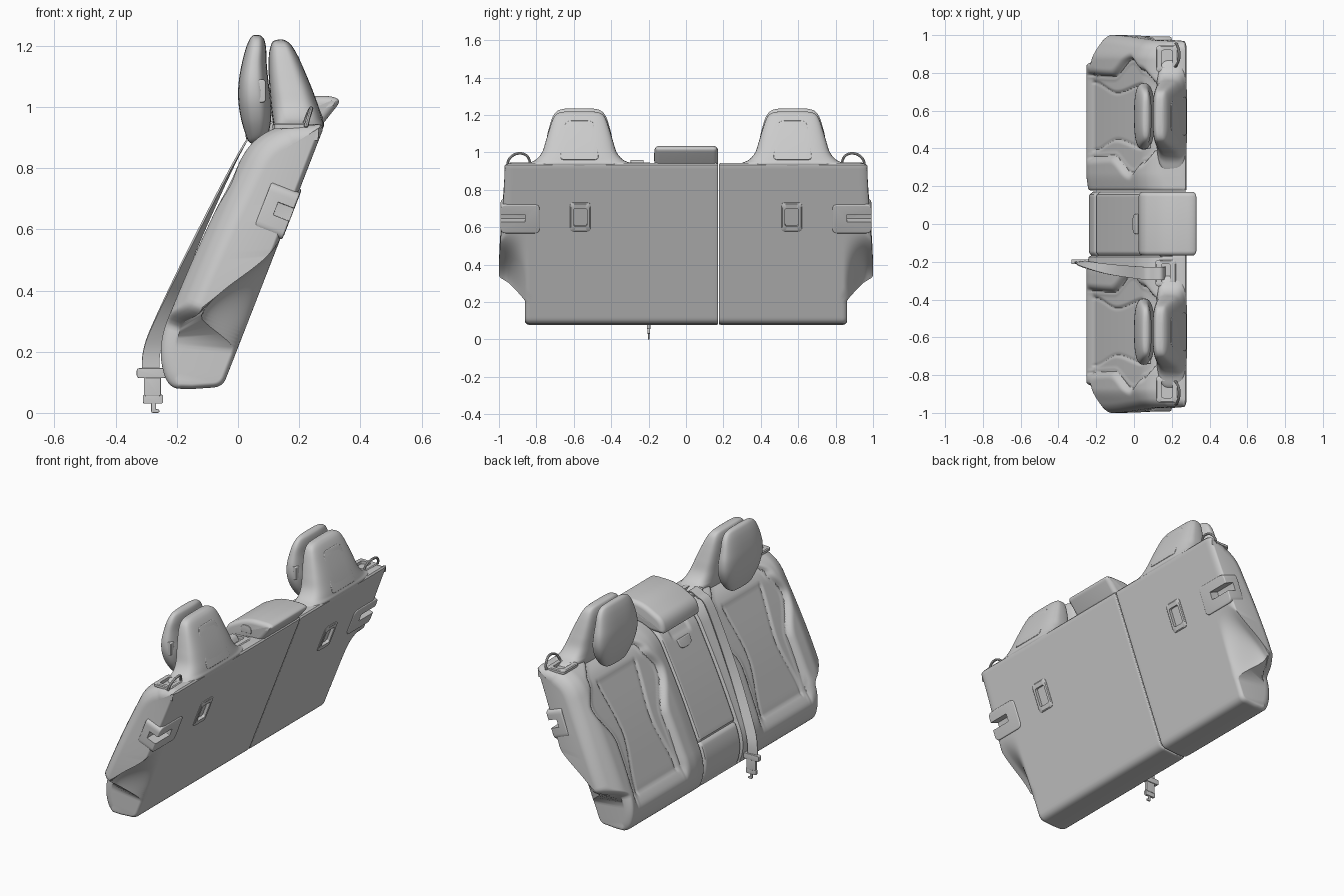
import bpy, bmesh, math
from mathutils import Vector, Matrix

if "Cube" in bpy.data.objects:
    bpy.data.objects.remove(bpy.data.objects["Cube"])

X, Y, Z = Vector((1, 0, 0)), Vector((0, 1, 0)), Vector((0, 0, 1))
BASE = Vector((-0.05, 0, 0.085))                 # lower rear edge of the backrest
UP = Vector((0.335, 0, 0.86)).normalized()       # along the reclined back
FWD = Vector((-UP.z, 0, UP.x))                   # towards the sitter


def smooth(a, b, v):
    t = min(1, max(0, (v - a) / (b - a)))
    return t * t * (3 - 2 * t)


def table(rows, v):
    for (a, p), (b, q) in zip(rows, rows[1:]):
        if v <= b:
            return p + (q - p) * smooth(a, b, v)
    return rows[-1][1]


def frame(o, u, v):
    u, v = u.normalized(), v.normalized()
    return Matrix.Translation(Vector(o)) @ Matrix((u, v, u.cross(v))).transposed().to_4x4()


def rear(y, z):
    return frame(BASE + UP * ((z - 0.085) / UP.z) + Y * y, Y, UP)


def fillet(pts, closed=True, seg=6):
    out, n = [], len(pts)
    for i, (a, b, r) in enumerate(pts):
        p = Vector((a, b))
        if not closed and i in (0, n - 1):
            out.append(p)
            continue
        e, f = Vector(pts[i - 1][:2]) - p, Vector(pts[(i + 1) % n][:2]) - p
        e, f = p + e.normalized() * min(r, e.length * .49), p + f.normalized() * min(r, f.length * .49)
        for k in range(seg + 1):
            t = k / seg
            out.append(e * (1 - t) ** 2 + p * 2 * t * (1 - t) + f * t * t)
    return out


def resample(pts, n):
    acc = [0]
    for p, q in zip(pts, pts[1:]):
        acc.append(acc[-1] + (q - p).length)
    out, j = [], 0
    for k in range(n):
        t = acc[-1] * k / (n - 1)
        while j < len(pts) - 2 and acc[j + 1] < t:
            j += 1
        out.append(pts[j].lerp(pts[j + 1], (t - acc[j]) / max(1e-9, acc[j + 1] - acc[j])))
    return out


def catmull(rows, k=6):
    out = []
    for i in range(len(rows) - 1):
        a, b, c, d = rows[max(0, i - 1)], rows[i], rows[i + 1], rows[min(len(rows) - 1, i + 2)]
        for t in (j / k for j in range(k)):
            out.append([q + .5 * t * (r - p + t * (2 * p - 5 * q + 4 * r - s + t * (3 * (q - r) + s - p)))
                        for p, q, r, s in zip(a, b, c, d)])
    return out + [list(rows[-1])]


def activate(ob):
    bpy.ops.object.select_all(action='DESELECT')
    ob.select_set(True)
    bpy.context.view_layer.objects.active = ob


def shade(ob, angle=35):
    activate(ob)
    bpy.ops.object.shade_smooth_by_angle(angle=math.radians(angle))


def mesh(name, rings, caps=None):
    n, m = len(rings[0]), len(rings)
    faces = [(i * n + j, i * n + (j + 1) % n, (i + 1) * n + (j + 1) % n, (i + 1) * n + j)
             for i in range(m - 1) for j in range(n)]
    for o in (0, (m - 1) * n):
        faces += [[o + j for j in f] for f in (caps or [range(n)])]
    me = bpy.data.meshes.new(name)
    me.from_pydata([tuple(v) for r in rings for v in r], [], faces)
    bm = bmesh.new()
    bm.from_mesh(me)
    bmesh.ops.recalc_face_normals(bm, faces=bm.faces)
    bm.to_mesh(me)
    bm.free()
    ob = bpy.data.objects.new(name, me)
    bpy.context.collection.objects.link(ob)
    shade(ob)
    return ob


def slab(name, pts, M, depth, r):
    """Rounded outline extruded backwards from M, with softened rims."""
    o = fillet(pts)
    n = len(o)
    area = sum(o[i - 1].x * o[i].y - o[i].x * o[i - 1].y for i in range(n))
    nor = []
    for i in range(n):
        t = (o[(i + 1) % n] - o[i - 1]).normalized() * (1 if area > 0 else -1)
        nor.append(Vector((t.y, -t.x)))
    steps = [(r * (1 - math.sin(k * math.pi / 10)), r * (1 - math.cos(k * math.pi / 10))) for k in range(6)]
    loops = [(a, -b) for a, b in steps] + [(a, b - depth) for a, b in reversed(steps)]
    return mesh(name, [[M @ (p - q * a).to_3d() + M.to_3x3() @ Z * w for p, q in zip(o, nor)] for a, w in loops])


def rect(w, h, r):
    return [(-w / 2, -h / 2, r), (w / 2, -h / 2, r), (w / 2, h / 2, r), (-w / 2, h / 2, r)]


cutters = []


def cut(M, w, h, depth):
    cutters.append(slab("cutter", rect(w, h, .004), M @ Matrix.Translation((0, 0, .03)), depth + .03, .0005))


def bezel(name, M, w, h, iw, ih, depth):
    a, b, c = fillet(rect(w, h, .02)), fillet(rect(w - .01, h - .01, .018)), fillet(rect(iw, ih, .012))
    mesh(name, [[M @ Vector((p.x, p.y, z)) for p in o]
                for o, z in ((a, -.01), (a, .003), (b, .007), (c, .007), (c, -depth))])
    cut(M, iw + .008, ih + .008, depth + .01)


def loft(name, rows, cy, power):
    rings = []
    for z, x0, x1, hw in catmull(rows):
        ring = []
        for k in range(48):
            c, s = math.cos(k * math.pi / 24), math.sin(k * math.pi / 24)
            ring.append(((x0 + x1) / 2 + (x1 - x0) / 2 * math.copysign(abs(c) ** (2 / power), c),
                         cy + hw * math.copysign(abs(s) ** (2 / power), s), z))
        rings.append(ring)
    return mesh(name, rings)


def relief(y, s):
    """Upholstery relief of the front: bolsters, inserts, centre panel and seams."""
    ay = abs(y)
    if ay < .172:
        d = -.016 - .012 * math.exp(-((ay - .166) / .008) ** 2) - .012 * math.exp(-((s - .17) / .008) ** 2)
        return d - .008 * (1 - smooth(.03, .06, abs(s - .77))) * (1 - smooth(.07, .09, ay))
    a = abs(ay - .57)
    h1 = table([(0, .22), (.4, .21), (.63, .3), (.76, .24), (.88, .14)], s)
    h2 = table([(0, .17), (.12, .18), (.42, .125), (.75, .17)], s)
    fade = smooth(.02, .12, s)
    d = -.03 * (1 - smooth(h1 - .03, h1 + .04, a)) * fade
    d -= .010 * math.exp(-((a - h1) / .009) ** 2) * fade
    inside = smooth(.09, .11, s) * (1 - smooth(.72, .74, s))
    d -= inside * (.006 * math.exp(-((a - h2) / .008) ** 2) + .005 * (1 - smooth(h2 - .01, h2 + .01, a)))
    return d - (.04 if ay > .57 else .015) * smooth(.3, .43, a)


def body(name, y0, y1):
    n = 92
    F = resample(fillet([(-.15, .078, 0), (-.235, .08, .09), (-.262, .23, .09), (-.12, .57, .3),
                         (.035, .88, .06), (.12, .936, .05), (.2, .942, 0)], False, 12), n)
    R = resample(fillet([(-.15, .078, 0), (-.05, .085, .03), (.285, .945, .025), (.2, .942, 0)], False, 12), n)
    P = F + R[-2:0:-1]
    N = len(P)
    pro = []
    for i, p in enumerate(P):
        t = (P[(i + 1) % N] - P[i - 1]).normalized()
        m, q = Vector((-t.y, 0, t.x)), Vector((p.x, 0, p.y)) - BASE
        pro.append((q.dot(UP), q.dot(FWD), m.dot(UP), m.dot(FWD)))
    k = round((y1 - y0) / .0075)
    ys = [y0 + (y1 - y0) * i / k for i in range(k + 1)]
    ys = sorted(ys + [e for o in (.0006, .002, .0045) for e in (y0 + o, y1 - o)])
    rings = []
    for yn in ys:
        off = 0
        for end, e in ((y0, yn - y0), (y1, y1 - yn)):
            r = .05 if abs(end) > .9 else .014
            if e < r:
                off += r * (1 - math.sqrt(max(0, 1 - (1 - e / r) ** 2)))
        ring = []
        for s, d, ms, md in pro:
            o = off * (.35 + .65 * smooth(-.2, .5, md))
            wide = .86 + .14 * smooth(.12, .22, s) - .03 * smooth(.25, .9, s)
            y = abs(yn)
            if y > .7:
                y = .7 + (y - .7) * (wide - .7) / .3
            y = math.copysign(y, yn)
            d2 = d - o * md + relief(y, s) * smooth(.2, .7, md)
            # wheel-arch hollow behind the outer wings
            d2 = max(d2, .15 * (1 - smooth(.18, .53, s)) * smooth(.84, .97, abs(y)))
            ring.append(BASE + UP * (s - o * ms) + FWD * d2 + Y * y)
        rings.append(ring)
    caps = [(0, 1, N - 1), (n - 2, n - 1, n)] + [(i, i + 1, N - i - 1, N - i) for i in range(1, n - 2)]
    return mesh(name, rings, caps)


targets = []
for sg in (-1, 1):
    cy = sg * .57
    # headrest shell, its rear panel, the cushion and its button
    loft("headrest_shell", [(.90, .13, .25, .32), (.935, .118, .28, .29), (.96, .113, .276, .235),
                            (1.0, .108, .264, .2), (1.06, .103, .242, .18), (1.12, .1, .217, .162),
                            (1.17, .101, .194, .145), (1.2, .107, .176, .128), (1.215, .115, .16, .1),
                            (1.22, .13, .148, .05)], cy, 3.6)
    slab("headrest_rear_panel", [(-.105, 0, .025), (.105, 0, .025), (.075, .225, .03), (-.075, .225, .03)],
         frame((.279, cy, .962), Y, Vector((-.08, 0, .2))), .03, .004)
    loft("headrest_cushion", [(.878, .05, .06, .05), (.886, .036, .078, .085), (.91, .025, .098, .115),
                              (.96, .01, .108, .15), (1.02, .001, .108, .172), (1.08, .002, .1, .174),
                              (1.14, .012, .094, .16), (1.19, .025, .092, .143), (1.22, .037, .086, .12),
                              (1.232, .046, .076, .09), (1.236, .055, .066, .05)], cy, 2.8)
    slab("headrest_button", [(-.018, -.035, .018), (.015, -.035, .01), (.015, .04, .01), (-.018, .04, .018)],
         frame((.075, cy - .17, 1.05), X, Z), .03, .004)
    # tether frame, side latch and belt guide
    bezel("tether_frame", rear(sg * .565, .655), .11, .165, .07, .105, .03)
    targets.append(slab("latch_housing", rect(.21, .165, .03),
                        rear(sg * .887, .645) @ Matrix.Translation((0, 0, .006)), .1, .006))
    cut(rear(sg * .955, .65), .19, .045, .05)
    bezel("belt_guide", frame((.175, sg * .875, .94), X, Y), .115, .14, .06, .09, .03)
    arch = catmull([(.215, .83, .935), (.228, .845, .975), (.238, .875, .994), (.238, .915, .99),
                    (.23, .945, .965), (.222, .955, .935)])
    rings = []
    for i, p in enumerate(arch):
        t = (Vector(arch[min(i + 1, len(arch) - 1)]) - Vector(arch[max(i - 1, 0)])).normalized()
        side = X.cross(t)
        rings.append([Matrix.Diagonal((1, sg, 1)) @ (Vector(p) + .007 * (X * math.cos(a) + side * math.sin(a)))
                      for a in (j * math.pi / 4 for j in range(8))])
    mesh("belt_guide_loop", rings)

# centre headrest, its button and the armrest pull
slab("centre_headrest", [(.02, .885, .03), (.035, .965, .04), (.17, 1.035, .06), (.31, 1.036, .03),
                         (.337, 1.02, .025), (.262, .925, .03), (.2, .89, .03)],
     frame((0, -.168, 0), X, Z), .338, .025)
slab("centre_button", [(-.035, -.02, .01), (.035, -.02, .01), (.03, .022, .025), (-.03, .022, .025)],
     frame((.17, -.172, .975), X, Z), .02, .003)
slab("armrest_pull", [(-.05, -.03, .035), (.05, -.03, .035), (.055, .025, .01), (-.055, .025, .01)],
     frame((.004, 0, .797), -Y, Vector((.447, 0, .894))), .03, .005)
bezel("centre_belt_guide", frame((.168, -.26, .94), X, Y), .11, .14, .045, .1, .02)

# twisting centre belt
path = catmull([(.165, -.26, .925, 0, .034), (.14, -.262, .957, 0, .034), (.09, -.262, .938, 0, .034),
                (.025, -.258, .885, 0, .033), (-.128, -.24, .58, .01, .026), (-.25, -.215, .3, .024, .012),
                (-.282, -.202, .2, .028, .005), (-.285, -.2, .13, .028, .003)])
rings = []
for i, p in enumerate(path):
    c, w = Vector(p[:3]), Vector((p[3], p[4], 0))
    t = Vector(path[min(i + 1, len(path) - 1)][:3]) - Vector(path[max(i - 1, 0)][:3])
    k = w.cross(t).normalized() * .003
    rings.append([c + w + k, c - w + k, c - w - k, c + w - k])
mesh("centre_belt", rings)

# belt tongue and connector
for name, x, z, w, h, dp in (("belt_tongue_bar", -.283, .13, .096, .032, .026),
                             ("belt_connector", -.28, .09, .056, .07, .018),
                             ("belt_connector_foot", -.278, .045, .066, .03, .014),
                             ("belt_hook_stem", -.276, .02, .016, .04, .008),
                             ("belt_hook_tip", -.27, .006, .026, .012, .008)):
    slab(name, rect(w, h, .008), frame((x, -.2 - dp / 2, z), X, Z), dp, .002)

# split backrest, with recesses cut for the fittings
targets += [body("backrest_wide_section", -1, .171), body("backrest_narrow_section", .177, 1)]
activate(cutters[0])
for c in cutters:
    c.select_set(True)
bpy.ops.object.join()
cutters[0].hide_render = True
for ob in targets:
    mod = ob.modifiers.new("recesses", 'BOOLEAN')
    mod.object, mod.operation, mod.solver = cutters[0], 'DIFFERENCE', 'EXACT'
    activate(ob)
    bpy.ops.object.modifier_apply(modifier=mod.name)
    shade(ob)
bpy.data.objects.remove(cutters[0])
